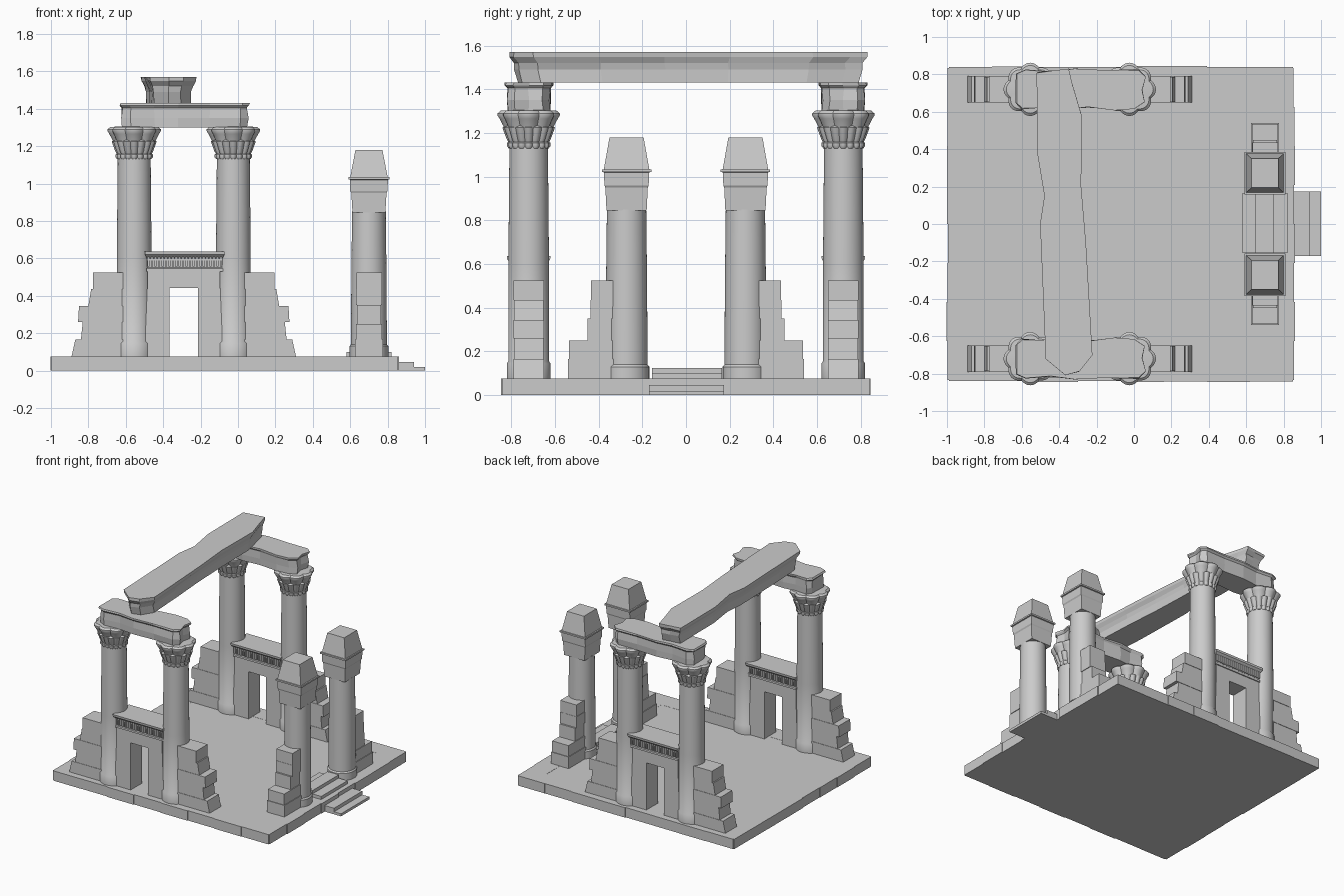
import bpy, bmesh, math, random
from mathutils import Vector

random.seed(4)
cube = bpy.data.objects.get("Cube")
if cube:
    bpy.data.objects.remove(cube, do_unlink=True)

stone = bpy.data.materials.new("grey stone")
stone.use_nodes = True
stone.diffuse_color = (0.6, 0.6, 0.6, 1)
stone.node_tree.nodes["Principled BSDF"].inputs["Base Color"].default_value = (0.6, 0.6, 0.6, 1)

# Mirror centre of the two colonnade rows
axis = bpy.data.objects.new("row_centre", None)
axis.location = (-0.29, 0, 0)
axis.hide_render = True
bpy.context.collection.objects.link(axis)


def finish(name, bm, mirror="", smooth=False):
    bmesh.ops.recalc_face_normals(bm, faces=bm.faces)
    mesh = bpy.data.meshes.new(name)
    bm.to_mesh(mesh)
    bm.free()
    mesh.materials.append(stone)
    ob = bpy.data.objects.new(name, mesh)
    bpy.context.collection.objects.link(ob)
    for letter in mirror:
        mod = ob.modifiers.new("mirror_" + letter, 'MIRROR')
        mod.use_axis = (letter == "x", letter == "y", False)
        mod.use_mirror_merge = False
        if letter == "x":
            mod.mirror_object = axis
    if smooth:
        bpy.ops.object.select_all(action='DESELECT')
        ob.select_set(True)
        bpy.context.view_layer.objects.active = ob
        bpy.ops.object.shade_smooth_by_angle(angle=math.radians(35))
    return ob


def skin(bm, rings):
    """Joins rings of points into a closed solid."""
    loops = [[bm.verts.new(p) for p in ring] for ring in rings]
    n = len(loops[0])
    for a, b in zip(loops, loops[1:]):
        for i in range(n):
            bm.faces.new((a[i], a[(i + 1) % n], b[(i + 1) % n], b[i]))
    bm.faces.new(loops[0][::-1])
    bm.faces.new(loops[-1])


def box(bm, x0, x1, y0, y1, z0, z1, batter=0):
    """Block whose low-x side may lean inwards."""
    skin(bm, [[(x0 + d, y0, z), (x1, y0, z), (x1, y1, z), (x0 + d, y1, z)]
              for z, d in ((z0, 0), (z1, batter))])


def blocks(name, boxes, mirror=""):
    bm = bmesh.new()
    for b in boxes:
        box(bm, *b)
    return finish(name, bm, mirror)


def tower(name, cx, cy, layers, mirror=""):
    """Stack of rectangles given as (z, half x, half y)."""
    bm = bmesh.new()
    skin(bm, [[(cx + sx * hx, cy + sy * hy, z)
               for sx, sy in ((-1, -1), (1, -1), (1, 1), (-1, 1))] for z, hx, hy in layers])
    return finish(name, bm, mirror)


def lathe(name, cx, cy, profile, mirror="", lobes=0, depth=0, steps=48):
    """Turned solid from (radius, z), optionally with petal lobes."""
    bm = bmesh.new()
    rings = []
    for r, z in profile:
        ring = []
        for i in range(steps):
            t = 2 * math.pi * i / steps
            k = r * (1 + depth * (abs(math.cos(lobes * t / 2)) - 0.8)) if lobes else r
            ring.append((cx + k * math.cos(t), cy + k * math.sin(t), z))
        rings.append(ring)
    skin(bm, rings)
    return finish(name, bm, mirror, smooth=True)


def broken_beam(name, outline, layers, mirror="", rough=0.004):
    """Weathered beam: a chipped outline drawn in or out at each height."""
    c = sum((Vector(p) for p in outline), Vector((0, 0))) / len(outline)
    bm = bmesh.new()
    rings = []
    for z, kx, ky in layers:
        rings.append([(c.x + (x - c.x) * kx + random.uniform(-rough, rough),
                       c.y + (y - c.y) * ky + random.uniform(-rough, rough), z) for x, y in outline])
    skin(bm, rings)
    return finish(name, bm, mirror)


# Paved base with uneven edge stones
FLOOR = 0.075
blocks("base", [(-0.99, 0.85, -0.835, 0.835, 0, FLOOR)])
rim = []
count = 8
for i in range(count):
    a, b = -0.99 + 1.84 * i / count, -0.99 + 1.84 * (i + 1) / count
    c, d = -0.835 + 1.67 * i / count, -0.835 + 1.67 * (i + 1) / count
    out = [random.uniform(0.003, 0.012) for _ in range(4)]
    rim += [(a, b, -0.835 - out[0], -0.7, 0, FLOOR + 0.001), (a, b, 0.7, 0.835 + out[1], 0, FLOOR + 0.001),
            (-0.99 - out[2], -0.85, c, d, 0, FLOOR + 0.001), (0.7, 0.85 + out[3], c, d, 0, FLOOR + 0.001)]
blocks("edge_stones", rim)

# Entrance steps and threshold
blocks("entrance_steps", [(0.84, 1.0, -0.17, 0.175, 0, 0.02),
                          (0.84, 0.94, -0.17, 0.175, 0, 0.047)])
blocks("threshold", [(0.58, 0.82, -0.155, 0.165, FLOOR, 0.1),
                     (0.65, 0.745, -0.155, 0.165, FLOOR, 0.125)])

# Colonnade columns
COL = (-0.555, 0.72)
lathe("column_shaft", *COL, [(0.1, FLOOR), (0.1, 0.145), (0.093, 0.155), (0.093, 0.6),
                             (0.088, 1.14)], "xy")
lathe("column_neck_ring", *COL, [(0.09, 1.13), (0.097, 1.14), (0.097, 1.155), (0.09, 1.16)],
      "xy", 16, 0.12, 96)
lathe("lower_capital", *COL, [(0.09, 1.155), (0.1, 1.175), (0.118, 1.225), (0.1, 1.235)],
      "xy", 16, 0.1, 96)
lathe("upper_capital", *COL, [(0.1, 1.2), (0.112, 1.23), (0.13, 1.265), (0.139, 1.28),
                              (0.139, 1.29), (0.125, 1.302), (0.08, 1.305)], "xy", 8, 0.12, 96)

# Architraves with a broken upper lip
arch = [(-0.63, 0.65), (-0.6, 0.615), (-0.5, 0.625), (-0.4, 0.61), (-0.25, 0.625), (-0.1, 0.61),
        (0.0, 0.615), (0.055, 0.65), (0.045, 0.72), (0.06, 0.79), (0.02, 0.825), (-0.15, 0.82),
        (-0.32, 0.83), (-0.45, 0.815), (-0.58, 0.825), (-0.63, 0.8)]
broken_beam("architrave", arch, [(1.3, 0.97, 0.9), (1.35, 0.98, 0.92), (1.405, 0.97, 0.9),
                                 (1.418, 1, 1), (1.43, 1, 1)], "y")

# Long roof beam with flared, chipped cornice
roof = [(-0.52, 0.81), (-0.43, 0.82), (-0.35, 0.83), (-0.33, 0.75), (-0.28, 0.58), (-0.28, 0.2),
        (-0.26, -0.1), (-0.24, -0.4), (-0.22, -0.7), (-0.29, -0.79), (-0.37, -0.81),
        (-0.47, -0.72), (-0.48, -0.5), (-0.5, 0.0), (-0.48, 0.15), (-0.52, 0.38)]
broken_beam("roof_beam", roof, [(1.43, 0.8, 0.95), (1.49, 0.8, 0.97), (1.52, 0.86, 0.97),
                                (1.548, 0.98, 1), (1.57, 1, 1)], "", 0.003)

# Gateways between the columns
Y0, Y1 = 0.65, 0.79
blocks("gate_jamb", [(-0.5, -0.365, Y0, Y1, FLOOR, 0.44, 0.015)], "xy")
blocks("gate_lintel", [(-0.485, -0.095, Y0, Y1, 0.44, 0.53)], "y")
tower("gate_cornice", -0.285, 0.72, [(0.53, 0.205, 0.078), (0.545, 0.205, 0.078),
                                    (0.55, 0.2, 0.072), (0.6, 0.203, 0.076), (0.62, 0.212, 0.098),
                                    (0.636, 0.214, 0.1)], "y")
ribs = []
for i in range(22):
    x = -0.483 + i * 0.0184
    ribs.append((x, x + 0.011, 0.637, 0.803, 0.555, 0.612))
blocks("cornice_ribs", ribs, "y")

# Ruined stepped walls outside the columns
wall = [(0.89, 0.165, 0.02), (0.84, 0.26, 0.01), (0.855, 0.345, 0.005),
        (0.8, 0.435, 0.015), (0.775, 0.525, 0)]
z = FLOOR
courses = []
for i, (reach, top, lean) in enumerate(wall):
    shift = 0.003 * (i % 2)
    courses.append((-reach, -0.57, Y0 + shift, Y1 - shift, z, top, lean))
    z = top
blocks("ruined_wall", courses, "xy")

# Entrance pillars
PIL = (0.7, 0.272)
lathe("pillar_shaft", *PIL, [(0.104, FLOOR), (0.104, 0.13), (0.096, 0.14), (0.094, 0.5),
                             (0.09, 0.85)], "y")
tower("pillar_block", *PIL, [(0.845, 0.088, 0.092), (0.95, 0.094, 0.097), (0.96, 0.1, 0.101),
                             (1.02, 0.101, 0.104), (1.022, 0.11, 0.113), (1.034, 0.11, 0.113)], "y")
tower("pillar_cap", *PIL, [(1.034, 0.1, 0.104), (1.18, 0.072, 0.078)], "y")

# Stepped walls beside the entrance pillars
blocks("entrance_wall", [(0.625, 0.775, 0.28, 0.54, FLOOR, 0.165), (0.63, 0.77, 0.28, 0.535, 0.165, 0.25),
                         (0.635, 0.765, 0.28, 0.45, 0.25, 0.35), (0.63, 0.77, 0.28, 0.437, 0.35, 0.435),
                         (0.633, 0.77, 0.28, 0.435, 0.435, 0.525)], "y")
